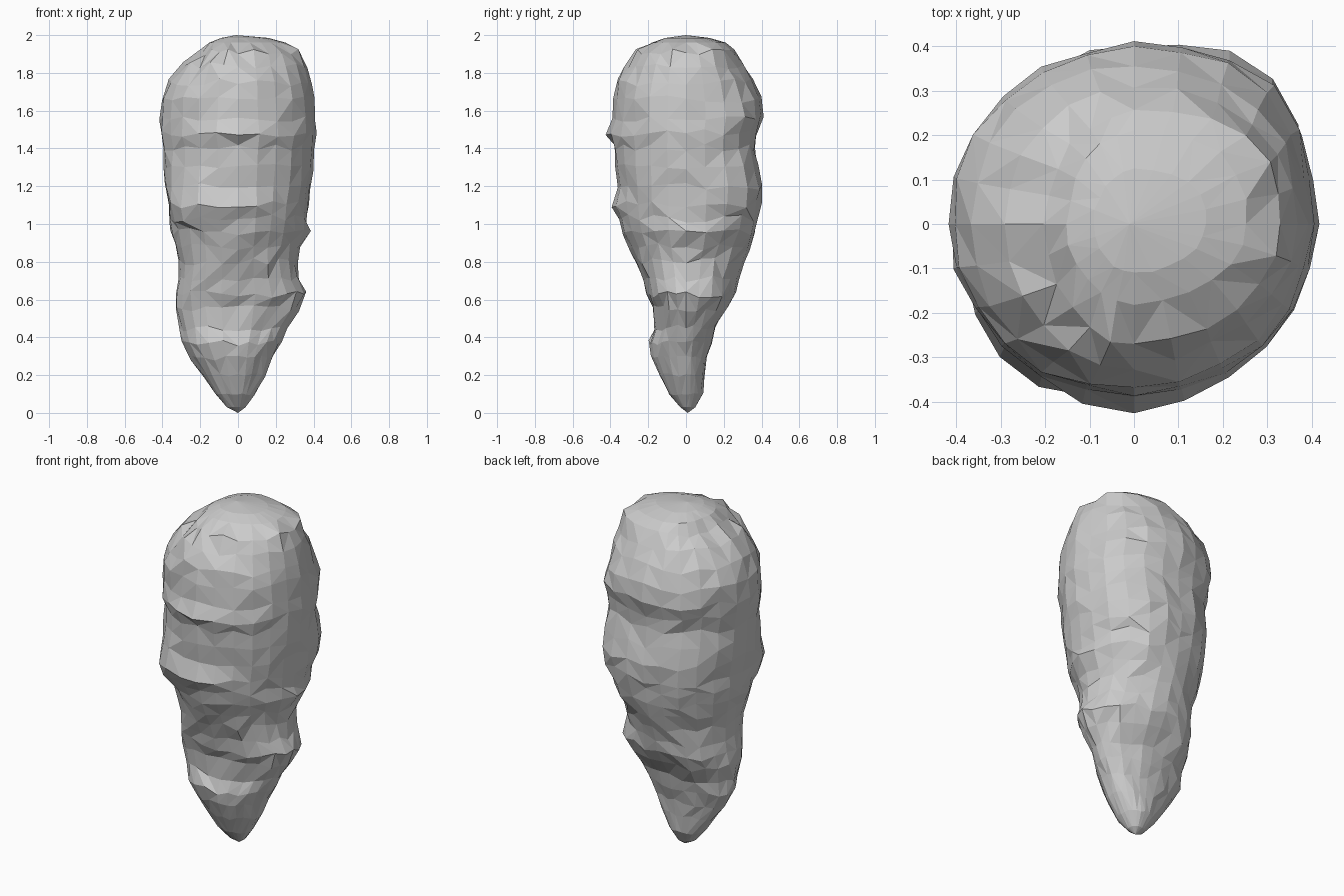
import bpy, bmesh, random
from math import sin, cos, exp, tau, degrees

random.seed(11)
SIDES = 24

# Silhouette rows: height, then reach to left, right, front, back
ROWS = [
    (0.03, .06, .04, .03, .05), (0.10, .12, .09, .09, .09),
    (0.20, .19, .15, .14, .10), (0.29, .25, .19, .185, .11),
    (0.37, .30, .23, .195, .135), (0.45, .305, .265, .165, .155),
    (0.55, .33, .32, .175, .22), (0.63, .325, .36, .20, .265),
    (0.71, .315, .32, .22, .275), (0.80, .315, .31, .26, .30),
    (0.88, .335, .32, .295, .335), (0.96, .35, .34, .33, .365),
    (1.03, .36, .35, .345, .375), (1.10, .365, .365, .36, .39),
    (1.20, .38, .38, .36, .40), (1.30, .395, .39, .37, .38),
    (1.40, .40, .40, .38, .37), (1.48, .415, .415, .385, .375),
    (1.56, .415, .41, .38, .405), (1.66, .41, .40, .38, .395),
    (1.75, .37, .39, .365, .36), (1.84, .29, .365, .325, .305),
    (1.91, .20, .325, .27, .25), (1.96, .15, .25, .18, .205),
    (1.985, .09, .16, .11, .12),
]
# Lumps and hollows: angle, height, angular width, height width, depth
LUMPS = [
    (228, 1.10, 26, .12, .07),      # bottom of the front panel
    (272, 1.10, 18, .05, .03),
    (268, 1.48, 24, .045, .035),    # brow above the panel
    (45, 1.16, 30, .25, .06),       # swelling at the back right
    (47, 1.58, 20, .13, .035),
    (0, 0.96, 22, .06, .04),        # knob on the right
    (230, 0.70, 26, .14, .035),
    (240, 0.42, 25, .07, .02),
    (310, 0.38, 25, .15, -.02),
    (45, 1.92, 35, .07, .03),
    (300, 1.84, 20, .05, -.015),
    (130, 1.40, 25, .07, -.015),
    (100, 0.75, 20, .06, .01),
]


def lump(a, z):
    total = 0
    for la, lz, wa, wz, d in LUMPS:
        da = (degrees(a) - la + 180) % 360 - 180
        total += d * exp(-(da / wa) ** 2 - ((z - lz) / wz) ** 2)
    return total


# Stack irregular rings between the pointed base and the crown
bm = bmesh.new()
rings = []
for k, (z, left, right, front, back) in enumerate(ROWS):
    ring = []
    size = min(1, (left + right) * 1.4)
    for i in range(SIDES):
        a = tau * i / SIDES
        c, s = cos(a), sin(a)
        push = lump(a, z) + random.uniform(-.008, .008) * size
        x = c * ((right if c > 0 else left) + push)
        y = s * ((back if s > 0 else front) + push)
        dz = random.uniform(-.022, .022) * size if 0 < k < len(ROWS) - 2 else 0
        ring.append(bm.verts.new((x, y, z + dz)))
    rings.append(ring)

for k in range(len(rings) - 1):
    lo, hi = rings[k], rings[k + 1]
    for i in range(SIDES):
        j = (i + 1) % SIDES
        # Alternate the diagonal at random for chipped facets
        if random.random() < .5:
            bm.faces.new((lo[i], lo[j], hi[j]))
            bm.faces.new((lo[i], hi[j], hi[i]))
        else:
            bm.faces.new((lo[i], lo[j], hi[i]))
            bm.faces.new((lo[j], hi[j], hi[i]))

# Close the base tip and the crown
tip = bm.verts.new((0, .01, 0))
crown = bm.verts.new((-.01, 0, 2))
for i in range(SIDES):
    j = (i + 1) % SIDES
    bm.faces.new((tip, rings[0][j], rings[0][i]))
    bm.faces.new((crown, rings[-1][i], rings[-1][j]))

bmesh.ops.recalc_face_normals(bm, faces=bm.faces)
mesh = bpy.data.meshes.new("tapered_rock")
bm.to_mesh(mesh)
bm.free()
rock = bpy.data.objects.new("tapered_rock", mesh)
bpy.context.collection.objects.link(rock)
